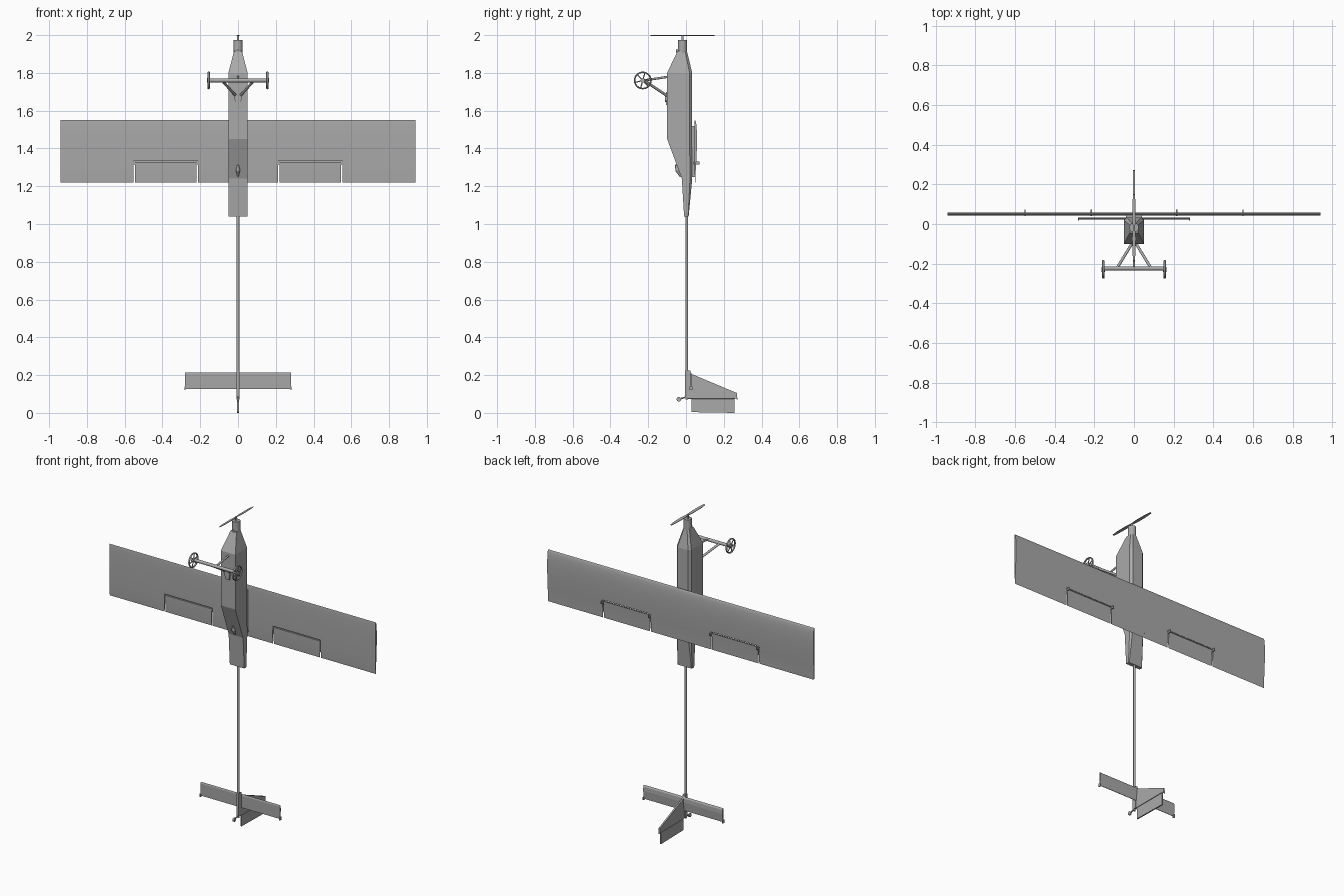
import bpy, bmesh, math
from mathutils import Vector

cube = bpy.data.objects.get("Cube")
if cube:
    bpy.data.objects.remove(cube, do_unlink=True)

grey = bpy.data.materials.new("plain grey")
grey.use_nodes = True
GREY = (0.4, 0.4, 0.4, 1)
grey.diffuse_color = GREY
grey.node_tree.nodes["Principled BSDF"].inputs["Base Color"].default_value = GREY


def finish(name, bm, smooth=False):
    bmesh.ops.recalc_face_normals(bm, faces=bm.faces)
    mesh = bpy.data.meshes.new(name)
    bm.to_mesh(mesh)
    bm.free()
    mesh.materials.append(grey)
    ob = bpy.data.objects.new(name, mesh)
    bpy.context.collection.objects.link(ob)
    if smooth:
        bpy.ops.object.select_all(action='DESELECT')
        bpy.context.view_layer.objects.active = ob
        ob.select_set(True)
        bpy.ops.object.shade_smooth_by_angle(angle=math.radians(35))
    return ob


def loft(name, rings, smooth=False):
    """Skin a list of equal-length closed rings and cap both ends."""
    bm = bmesh.new()
    rows = [[bm.verts.new(p) for p in ring] for ring in rings]
    n = len(rows[0])
    for a, b in zip(rows, rows[1:]):
        for i in range(n):
            j = (i + 1) % n
            bm.faces.new((a[i], a[j], b[j], b[i]))
    bm.faces.new(rows[0])
    bm.faces.new(rows[-1])
    return finish(name, bm, smooth)


def prism(name, outline, x0, x1, smooth=False):
    """Extrude a (y, z) outline along x."""
    return loft(name, [[(x, y, z) for y, z in outline] for x in (x0, x1)], smooth)


def box(name, x0, x1, y0, y1, z0, z1):
    return prism(name, [(y0, z0), (y1, z0), (y1, z1), (y0, z1)], x0, x1)


def rod(name, a, b, r, r2=None, sides=16):
    a, b = Vector(a), Vector(b)
    turn = (b - a).to_track_quat('Z', 'Y')
    rings = []
    for centre, rad in ((a, r), (b, r if r2 is None else r2)):
        rings.append([centre + turn @ Vector((rad * math.cos(t), rad * math.sin(t), 0))
                      for t in (math.tau * i / sides for i in range(sides))])
    return loft(name, rings, True)


def tyre(name, centre, radius, thick, half_width):
    """Ring around the x axis with an oval section."""
    bm = bmesh.new()
    rows = []
    for i in range(32):
        a = math.tau * i / 32
        row = []
        for k in range(8):
            t = math.tau * k / 8
            r = radius + thick * math.cos(t)
            row.append(bm.verts.new((centre[0] + half_width * math.sin(t),
                                     centre[1] + r * math.cos(a), centre[2] + r * math.sin(a))))
        rows.append(row)
    for i in range(32):
        a, b = rows[i], rows[(i + 1) % 32]
        for k in range(8):
            m = (k + 1) % 8
            bm.faces.new((a[k], a[m], b[m], b[k]))
    return finish(name, bm, True)


# Fuselage: height, belly y, back y, half width, back chamfer
stations = [(1.04, -0.01, 0.014, 0.051, 0.003), (1.24, -0.022, 0.033, 0.051, 0.012),
            (1.45, -0.10, 0.033, 0.051, 0.014), (1.80, -0.10, 0.033, 0.051, 0.014),
            (1.915, -0.045, 0.005, 0.021, 0.01)]
loft("fuselage", [[(-w, f, z), (w, f, z), (w, b - c, z), (w - c, b, z), (c - w, b, z), (-w, b - c, z)]
                  for z, f, b, w, c in stations])

# Motor and propeller
MOTOR_Y = -0.018
rod("motor", (0, MOTOR_Y, 1.90), (0, MOTOR_Y, 1.975), 0.024, sides=24)
rod("propeller_shaft", (0, MOTOR_Y, 1.97), (0, MOTOR_Y, 2.0), 0.006)
for side, label in ((1, "back"), (-1, "front")):
    loft(label + "_propeller_blade",
         [[(-w, MOTOR_Y + side * d, 1.994), (w, MOTOR_Y + side * d, 1.997),
           (w, MOTOR_Y + side * d, 2.0), (-w, MOTOR_Y + side * d, 1.997)]
          for d, w in ((0, 0.005), (0.05, 0.009), (0.13, 0.008), (0.17, 0.003))])

# Wing: airfoil running from leading edge (top) to trailing edge (bottom)
LEAD, CHORD = 1.55, 0.33
steps = [(i / 14) ** 2 for i in range(15)]


def camber(t):
    return 0.17 * (0.2969 * math.sqrt(t) - 0.126 * t - 0.3516 * t * t + 0.2843 * t ** 3 - 0.1036 * t ** 4)


upper = [(0.047 + 2.0 * CHORD * camber(t), LEAD - CHORD * t) for t in steps]
lower = [(0.047 - 0.6 * CHORD * camber(t), LEAD - CHORD * t) for t in steps[1:-1]]
upper[-1] = (0.049, LEAD - CHORD)
wing = prism("wing", upper + lower[::-1], -0.94, 0.94, True)

# Aileron slots, hinges and horns
for s, label in ((1, "left"), (-1, "right")):
    for part, a, b, z0, z1 in (("inner", 0.213, 0.219, 1.2, 1.334), ("outer", 0.546, 0.552, 1.2, 1.334),
                               ("hinge", 0.213, 0.552, 1.327, 1.334)):
        cutter = box(f"{label}_{part}_slot_cutter", s * a, s * b, -0.1, 0.2, z0, z1)
        cutter.hide_render = True
        cutter.hide_set(True)
        mod = wing.modifiers.new("slot", 'BOOLEAN')
        mod.operation = 'DIFFERENCE'
        mod.solver = 'EXACT'
        mod.object = cutter
    rod(label + "_aileron_hinge", (s * 0.208, 0.056, 1.328), (s * 0.557, 0.056, 1.328), 0.003, sides=8)
    for x in (0.216, 0.549):
        box(label + "_aileron_horn", s * x - 0.003, s * x + 0.003, 0.04, 0.072, 1.315, 1.332)

# Wing saddle joining the wing to the fuselage
box("wing_saddle", -0.04, 0.04, 0.02, 0.05, 1.25, 1.52)

# Tail boom
rod("tail_boom", (0, 0.004, 0.07), (0, 0.004, 1.08), 0.0075)
box("tail_mount", -0.008, 0.008, -0.004, 0.024, 0.08, 0.225)

# Tailplane with tip horns
prism("tailplane", [(0.025, 0.215), (0.031, 0.205), (0.032, 0.18), (0.027, 0.127), (0.024, 0.127), (0.022, 0.205)],
      -0.28, 0.28)
for s, label in ((1, "left"), (-1, "right")):
    box(label + "_tailplane_tip", s * 0.28 - 0.003, s * 0.28 + 0.003, 0.018, 0.034, 0.12, 0.14)

# Fin and rudder
prism("fin", [(0.015, 0.212), (0.27, 0.105), (0.272, 0.07), (0.255, 0.08), (0.015, 0.08)], -0.005, 0.005)
prism("rudder", [(0.03, 0.074), (0.258, 0.074), (0.258, 0.0), (0.03, 0.004)], -0.004, 0.004)
rod("rudder_hinge", (0, 0.0, 0.077), (0, 0.26, 0.077), 0.003, sides=8)

# Tail wheel
rod("tail_wheel_strut", (0, 0.004, 0.085), (0, -0.038, 0.072), 0.004, sides=8)
rod("tail_wheel", (-0.005, -0.038, 0.072), (0.005, -0.038, 0.072), 0.012)

# Main landing gear
GY, GZ = -0.229, 1.76
rod("axle", (-0.155, GY + 0.005, GZ), (0.155, GY + 0.005, GZ), 0.01)
rod("centre_strut", (0, GY + 0.005, GZ), (0, -0.09, 1.78), 0.006)
rod("strut_mount", (0, -0.112, 1.665), (0, -0.095, 1.665), 0.02)
box("strut_plate", -0.012, 0.012, -0.107, -0.095, 1.63, 1.70)
for s, label in ((1, "left"), (-1, "right")):
    rod(label + "_strut", (s * 0.085, GY + 0.008, GZ), (s * 0.008, -0.095, 1.675), 0.007)
    x = s * 0.155
    tyre(label + "_tyre", (x, GY, GZ), 0.043, 0.004, 0.006)
    rod(label + "_hub", (x - 0.008, GY, GZ), (x + 0.008, GY, GZ), 0.012)
    for k in range(3):
        a = math.pi * k / 3 + 0.25
        dy, dz = 0.042 * math.cos(a), 0.042 * math.sin(a)
        rod(label + "_spokes", (x, GY - dy, GZ - dz), (x, GY + dy, GZ + dz), 0.003, sides=8)

# Belly fairing and side pins
rod("belly_fairing_top", (0, -0.045, 1.285), (0, -0.055, 1.315), 0.012, 0.003, 12)
rod("belly_fairing_bottom", (0, -0.045, 1.285), (0, -0.03, 1.25), 0.012, 0.003, 12)
rod("nose_pin", (0, -0.052, 1.915), (0, -0.03, 1.915), 0.008, sides=12)
